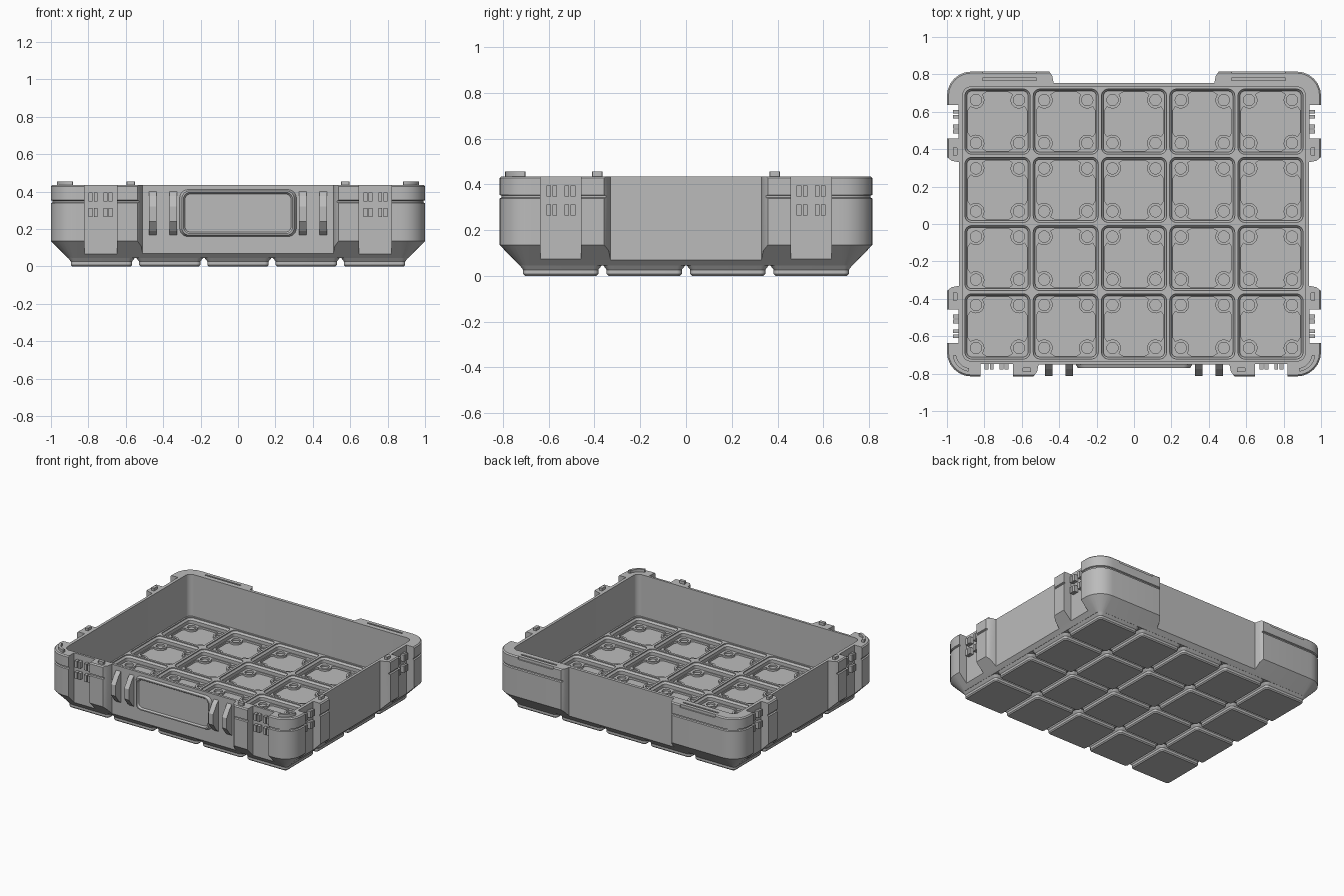
import bpy, bmesh, math
from mathutils import Matrix, Vector

if "Cube" in bpy.data.objects:
    bpy.data.objects.remove(bpy.data.objects["Cube"])

grey = bpy.data.materials.new("plain_grey")
grey.use_nodes = True
grey.diffuse_color = (0.5, 0.5, 0.5, 1)
grey.node_tree.nodes["Principled BSDF"].inputs["Base Color"].default_value = (0.5, 0.5, 0.5, 1)

PITCH = 0.365
CELLS = [((i - 2) * PITCH, (j - 1.5) * PITCH) for i in range(5) for j in range(4)]
SIDES = (-1, 1)
RIM = 0.435
FRONT = Matrix.Rotation(math.pi / 2, 4, 'X')          # plan drawing stood up to face the front
SIDEWAYS = Matrix(((0, 0, 1, 0), (1, 0, 0, 0), (0, 1, 0, 0), (0, 0, 0, 1)))


def arc(cx, cy, r, start, end, n=6):
    return [(cx + r * math.cos(math.radians(start + (end - start) * k / n)),
             cy + r * math.sin(math.radians(start + (end - start) * k / n))) for k in range(n + 1)]


def rounded(hx, hy, r, cx=0, cy=0):
    pts = []
    for q, (sx, sy) in enumerate(((1, 1), (-1, 1), (-1, -1), (1, -1))):
        pts += arc(cx + sx * (hx - r), cy + sy * (hy - r), r, 90 * q, 90 * q + 90)
    return pts


def loft(bm, sections, matrix=Matrix()):
    """Closed skin through (outline, height) sections."""
    rings = [[bm.verts.new(matrix @ Vector((x, y, z))) for x, y in pts] for pts, z in sections]
    for a, b in zip(rings, rings[1:]):
        for k in range(len(a)):
            m = (k + 1) % len(a)
            bm.faces.new((a[k], a[m], b[m], b[k]))
    bm.faces.new(rings[0][::-1])
    bm.faces.new(rings[-1])


def box(bm, x0, x1, y0, y1, z0, z1):
    pts = [(x0, y0), (x1, y0), (x1, y1), (x0, y1)]
    loft(bm, [(pts, z0), (pts, z1)])


def finish(name, bm):
    bmesh.ops.recalc_face_normals(bm, faces=bm.faces)
    mesh = bpy.data.meshes.new(name)
    bm.to_mesh(mesh)
    bm.free()
    mesh.materials.append(grey)
    obj = bpy.data.objects.new(name, mesh)
    bpy.context.collection.objects.link(obj)
    return obj


def activate(obj):
    bpy.ops.object.select_all(action='DESELECT')
    obj.select_set(True)
    bpy.context.view_layer.objects.active = obj


def smooth(obj):
    activate(obj)
    bpy.ops.object.shade_smooth_by_angle(angle=math.radians(30))


def cut(obj, bm):
    cutter = finish("cutter", bm)
    cutter.hide_render = True
    mod = obj.modifiers.new("cut", 'BOOLEAN')
    mod.object, mod.operation, mod.solver = cutter, 'DIFFERENCE', 'EXACT'
    activate(obj)
    bpy.ops.object.modifier_apply(modifier=mod.name)
    bpy.data.objects.remove(cutter)


# Tray shell: chamfered base, grooved band and softened rim
bm = bmesh.new()
full = lambda d: rounded(1 - d, 0.815 - d, 0.13 - d)
loft(bm, [(rounded(0.91, 0.727, 0.04), 0.045), (full(0), 0.135), (full(0), 0.338),
          (full(0.009), 0.342), (full(0.009), 0.35), (full(0), 0.354),
          (full(0), RIM - 0.008), (full(0.008), RIM)])
tray = finish("tray_shell", bm)

# Main cavity
bm = bmesh.new()
loft(bm, [(rounded(0.915, 0.732, 0.04), 0.125), (rounded(0.915, 0.732, 0.04), 0.5)])
cut(tray, bm)

# Grid pockets in the floor
bm = bmesh.new()
for x, y in CELLS:
    loft(bm, [(rounded(h, h, r, x, y), z) for h, r, z in
              ((0.163, 0.025, 0.08), (0.163, 0.025, 0.105), (0.174, 0.036, 0.118), (0.174, 0.036, 0.14))])
cut(tray, bm)

# Lowered cell centres, scalloped around four round corner holes
bm = bmesh.new()
for x, y in CELLS:
    lobed = []
    for q in range(4):
        turn = Matrix.Rotation(q * math.pi / 2, 2)
        quarter = [(0.157, 0.06)] + arc(0.115, 0.115, 0.045, 310, 140, 10) + [(0.06, 0.157)]
        lobed += [tuple(turn @ Vector(p) + Vector((x, y))) for p in quarter]
        hx, hy = turn @ Vector((0.115, 0.115))
        hole = arc(x + hx, y + hy, 0.03, 0, 345, 23)
        loft(bm, [(hole, 0.066), (hole, 0.1)])
    loft(bm, [(lobed, 0.066), (lobed, 0.1)])
cut(tray, bm)

# Wall recesses between corner blocks, latch slots and rear hinge grooves
bm = bmesh.new()


def recess(half, depth, angle):
    pts = [(-half, depth), (half, depth), (half + 0.008, depth + 0.04),
           (half + 0.03, depth + 0.068), (half + 0.03, 1.2),
           (-half - 0.03, 1.2), (-half - 0.03, depth + 0.068), (-half - 0.008, depth + 0.04)]
    loft(bm, [(pts, -0.02), (pts, 0.5)], Matrix.Rotation(math.radians(angle), 4, 'Z'))


recess(0.43, 0.755, 0)
recess(0.51, 0.75, 180)
recess(0.33, 0.935, 90)
recess(0.33, 0.935, -90)
for s in SIDES:
    x0, x1 = sorted((s * 0.648, s * 0.822))
    box(bm, x0, x1, -1, -0.748, 0.02, 0.5)
    x0, x1 = sorted((s * 0.52, s * 0.81))
    box(bm, x0, x1, 0.768, 0.78, 0.415, 0.5)
    box(bm, x0, x1, 0.806, 0.9, 0.415, 0.5)
    for t in SIDES:
        x0, x1 = sorted((s * 0.938, s * 1.2))
        y0, y1 = sorted((t * 0.458, t * 0.636))
        box(bm, x0, x1, y0, y1, 0.02, 0.5)
cut(tray, bm)
smooth(tray)

# Stacking feet
bm = bmesh.new()
for x, y in CELLS:
    loft(bm, [(rounded(h, h, r, x, y), z) for h, r, z in
              ((0.157, 0.015, 0), (0.164, 0.022, 0.008), (0.164, 0.022, 0.026), (0.18, 0.036, 0.047))])
smooth(finish("stacking_feet", bm))

# Hinge teeth inside the latch slots, two rows of two pairs
bm = bmesh.new()
for s in SIDES:
    for row in (0.287, 0.37):
        z0, z1 = row - 0.024, row + 0.024
        for d in (-0.053, -0.026, 0.026, 0.053):
            c = s * (0.735 + d)
            box(bm, c - 0.01, c + 0.01, -0.778, -0.74, z0, z1)
            for t in SIDES:
                c = t * (0.547 + d)
                x0, x1 = sorted((s * 0.93, s * 0.968))
                box(bm, x0, x1, c - 0.01, c + 0.01, z0, z1)
finish("latch_teeth", bm)

# Locating studs and curved front corner ridges on the rim
bm = bmesh.new()
for s in SIDES:
    for cx, cy, hx, hy in ((0.573, -0.78, 0.022, 0.012), (0.957, 0.388, 0.012, 0.022),
                           (0.957, -0.388, 0.012, 0.022)):
        loft(bm, [(rounded(hx, hy, 0.004, s * cx, cy), z) for z in (0.43, 0.455)])
    ridge = arc(0.87, -0.69, 0.1, -82, -8, 12) + arc(0.87, -0.69, 0.082, -8, -82, 12)
    ridge = [(s * x, y) for x, y in ridge]
    loft(bm, [(ridge, 0.43), (ridge, 0.455)])
smooth(finish("rim_studs", bm))

# Handle lugs on the front wall
bm = bmesh.new()
lug = [(-0.74, 0.41), (-0.775, 0.375), (-0.812, 0.32), (-0.812, 0.24), (-0.775, 0.19), (-0.74, 0.16)]
for s in SIDES:
    for c in (0.346, 0.456):
        loft(bm, [(lug, s * c - 0.019), (lug, s * c + 0.019)], SIDEWAYS)
finish("handle_lugs", bm)

# Framed front panel
bm = bmesh.new()
loft(bm, [(rounded(hx, hy, r, 0, 0.285), d) for hx, hy, r, d in
          ((0.315, 0.127, 0.045, 0.745), (0.3, 0.118, 0.04, 0.77),
           (0.292, 0.11, 0.035, 0.77), (0.283, 0.102, 0.03, 0.758))], FRONT)
smooth(finish("front_panel", bm))
